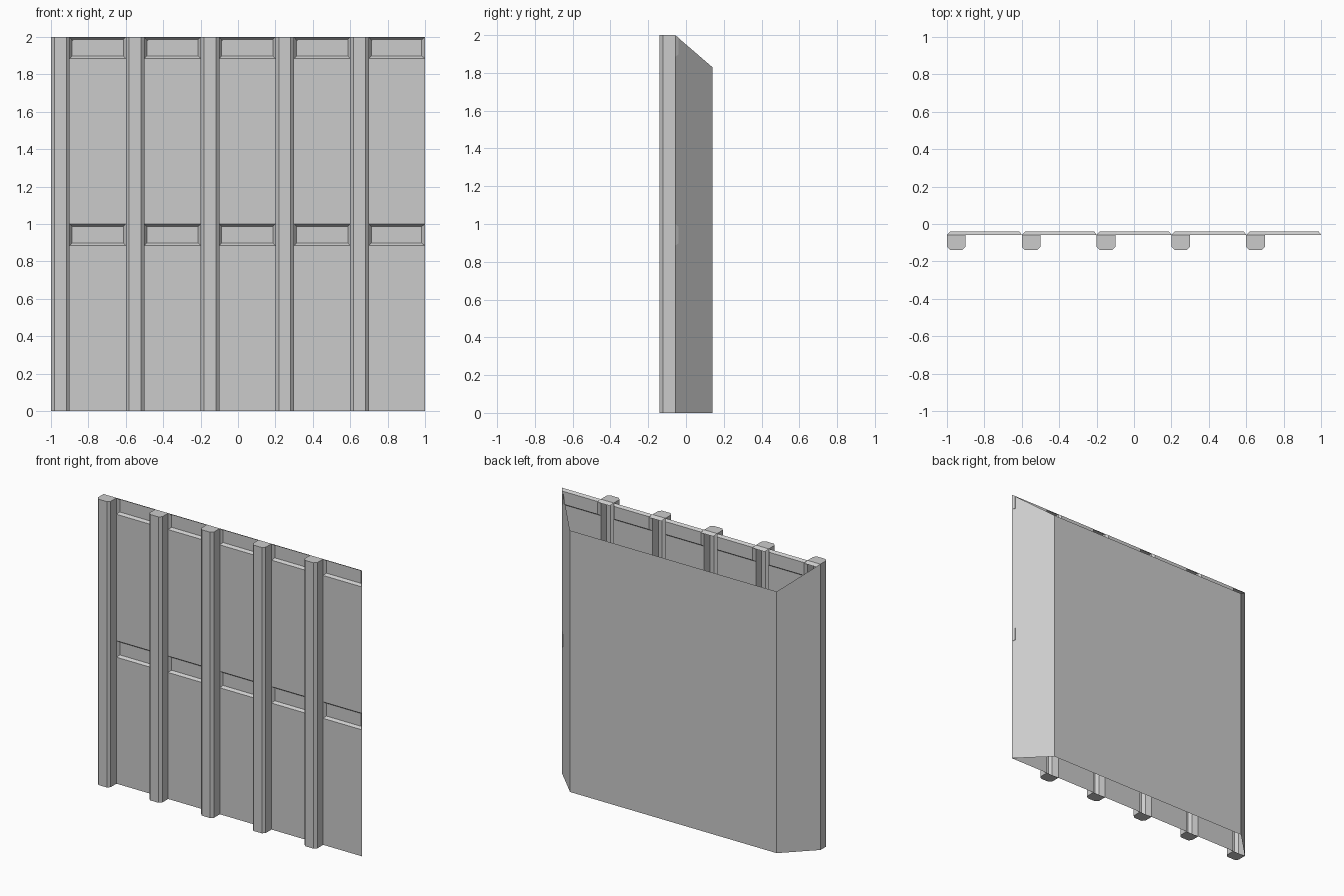
import bpy, bmesh

if "Cube" in bpy.data.objects:
    bpy.data.objects.remove(bpy.data.objects["Cube"])

FRONT, SHEET, BACK = -0.14, -0.058, 0.14   # y of rib faces, front sheet, back panel
PITCH, RIB_W, BAYS, H = 0.4, 0.1, 5, 2.0
INSET = 0.018


def add_face(bm, pts):
    return bm.faces.new([bm.verts.new(p) for p in pts])


def finish(bm, name, repeat=1):
    bmesh.ops.remove_doubles(bm, verts=bm.verts, dist=1e-5)
    mesh = bpy.data.meshes.new(name)
    bm.to_mesh(mesh)
    bm.free()
    ob = bpy.data.objects.new(name, mesh)
    bpy.context.collection.objects.link(ob)
    if repeat > 1:
        mod = ob.modifiers.new("repeat", 'ARRAY')
        mod.count = repeat
        mod.use_relative_offset = False
        mod.use_constant_offset = True
        mod.constant_offset_displace = (PITCH, 0, 0)
    return ob


# front sheet bays: plain panels with a recessed strip above each
bm = bmesh.new()
x0, x1 = -1 + RIB_W, -1 + PITCH
recesses = []
levels = [0, 0.885, 1.0, 1.885, H]
for i in range(4):
    a, b = levels[i], levels[i + 1]
    f = add_face(bm, [(x0, SHEET, a), (x1, SHEET, a), (x1, SHEET, b), (x0, SHEET, b)])
    if i % 2:
        recesses.append(f)
bm.normal_update()
bmesh.ops.inset_individual(bm, faces=recesses, thickness=INSET, depth=-INSET)
finish(bm, "recessed_wall_bay", BAYS)

# hollow ribs: chamfered open-backed channel with end caps
bm = bmesh.new()
c = 0.018
a, b = -1, -1 + RIB_W
profile = [(a, SHEET), (a, FRONT + c), (a + c, FRONT),
           (b - c, FRONT), (b, FRONT + c), (b, SHEET)]
for (ax, ay), (bx, by) in zip(profile, profile[1:]):
    add_face(bm, [(ax, ay, 0), (bx, by, 0), (bx, by, H), (ax, ay, H)])
add_face(bm, [(x, y, H) for x, y in profile])
add_face(bm, [(x, y, 0) for x, y in reversed(profile)])
# small lip behind the rib top
add_face(bm, [(a, SHEET, H), (b, SHEET, H),
              (b + INSET, SHEET + INSET, H - INSET), (a + INSET, SHEET + INSET, H - INSET)])
finish(bm, "vertical_rib", BAYS)

# rear shell: back panel and angled ends, open above and below
bm = bmesh.new()
outline = [(1, SHEET, H), (0.8, BACK, 1.83), (-0.8, BACK, 1.83), (-1, SHEET, H)]
for p, q in zip(outline, outline[1:]):
    add_face(bm, [(p[0], p[1], 0), (q[0], q[1], 0), q, p])
finish(bm, "rear_shell")
